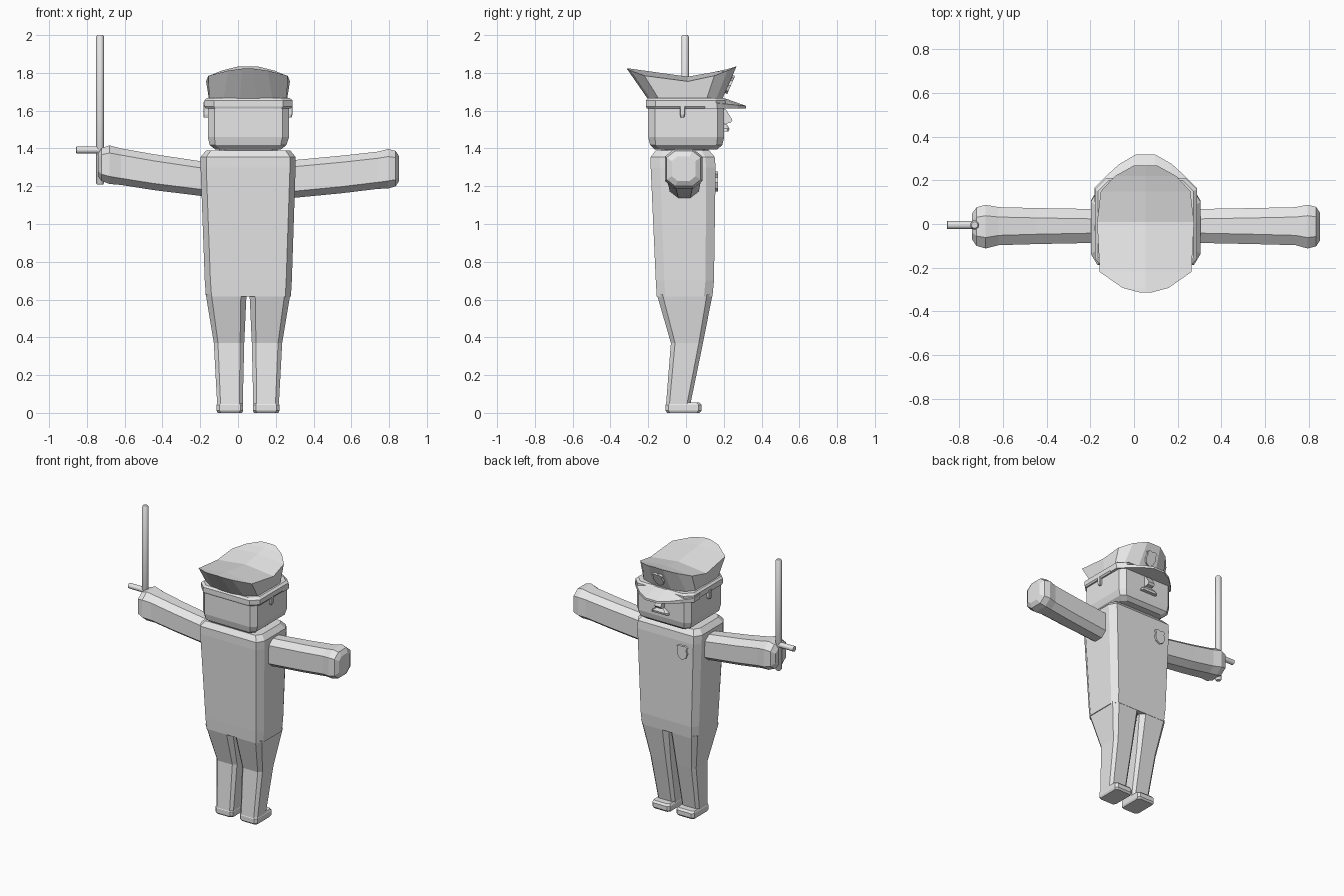
import bpy, bmesh, math
from mathutils import Matrix, Vector

CX = 0.053  # body centre line
grey = bpy.data.materials.new("plain grey")
grey.diffuse_color = (0.8, 0.8, 0.8, 1)


def make(name, verts, faces):
    me = bpy.data.meshes.new(name)
    me.from_pydata([tuple(v) for v in verts], [], faces)
    bm = bmesh.new()
    bm.from_mesh(me)
    bmesh.ops.recalc_face_normals(bm, faces=bm.faces)
    bm.to_mesh(me)
    bm.free()
    me.materials.append(grey)
    ob = bpy.data.objects.new(name, me)
    bpy.context.collection.objects.link(ob)
    return ob


def skin(name, rings):
    """Join rings of equal point count and cap both ends."""
    n = len(rings[0])
    verts = [p for r in rings for p in r]
    faces = [(k * n + i, k * n + (i + 1) % n, (k + 1) * n + (i + 1) % n, (k + 1) * n + i)
             for k in range(len(rings) - 1) for i in range(n)]
    faces += [tuple(range(n)), tuple(range(len(verts) - n, len(verts)))]
    return make(name, verts, faces)


def loft(name, sections, axis="z"):
    """Sections: (position, a0, a1, b0, b1, chamfer a, chamfer b)."""
    rings = []
    for t, a0, a1, b0, b1, ca, cb in sections:
        pts = [(a0 + ca, b0), (a1 - ca, b0), (a1, b0 + cb), (a1, b1 - cb),
               (a1 - ca, b1), (a0 + ca, b1), (a0, b1 - cb), (a0, b0 + cb)]
        rings.append([(a, b, t) if axis == "z" else (t, a, b) for a, b in pts])
    return skin(name, rings)


def prism(name, outline, depth, matrix):
    """Flat outline pushed out along local z."""
    return skin(name, [[matrix @ Vector((u, v, w)) for u, v in outline] for w in (0, depth)])


def rod(name, a, b, radius):
    a, b = Vector(a), Vector(b)
    q = (b - a).to_track_quat("Z", "Y")
    rings = []
    for p, r in ((a, radius * .7), (a.lerp(b, .01), radius), (a.lerp(b, .99), radius), (b, radius * .7)):
        rings.append([p + q @ Vector((r * math.cos(i * math.pi / 5), r * math.sin(i * math.pi / 5), 0))
                      for i in range(10)])
    ob = skin(name, rings)
    bpy.ops.object.select_all(action="DESELECT")
    ob.select_set(True)
    bpy.context.view_layer.objects.active = ob
    bpy.ops.object.shade_smooth_by_angle(angle=math.radians(40))


# Torso and neck
loft("torso", [
    (.615, -.170, .280, -.155, .140, .03, .045),
    (.70, -.176, .285, -.160, .148, .03, .045),
    (1.30, -.198, .305, -.187, .157, .03, .05),
    (1.355, -.198, .305, -.187, .152, .03, .05),
    (1.39, -.168, .276, -.160, .122, .025, .04)])
loft("neck", [(1.37, -.10, .21, -.13, .12, .03, .03), (1.42, -.10, .21, -.13, .12, .03, .03)])

# Legs and feet, mirrored about the centre line
for side, s in (("left", -1), ("right", 1)):
    def sec(z, inner, outer, y0, y1, c):
        x0, x1 = sorted((CX + s * inner, CX + s * outer))
        return (z, x0, x1, y0, y1, c, c)
    loft(side + "_leg", [
        sec(.04, .028, .163, -.106, .022, .018),
        sec(.37, .020, .181, -.080, .090, .022),
        sec(.63, .008, .224, -.155, .141, .03)])
    loft(side + "_foot", [
        sec(0, .032, .160, -.100, .072, .015),
        sec(.012, .026, .166, -.108, .082, .015),
        sec(.042, .026, .166, -.108, .082, .015),
        sec(.056, .034, .160, -.100, .070, .015)])

# Arms, with the wrist flare and chamfered hand
loft("left_arm", [
    (-.15, -.086, .068, 1.143, 1.325, .045, .035),
    (-.45, -.092, .073, 1.180, 1.370, .045, .035),
    (-.62, -.097, .077, 1.207, 1.400, .045, .035),
    (-.680, -.112, .088, 1.212, 1.416, .05, .04),
    (-.722, -.100, .076, 1.228, 1.402, .045, .035),
    (-.742, -.070, .048, 1.256, 1.372, .03, .025)], "x")
loft("right_arm", [
    (.26, -.086, .068, 1.135, 1.335, .045, .035),
    (.55, -.092, .073, 1.163, 1.362, .045, .035),
    (.74, -.097, .077, 1.186, 1.383, .045, .035),
    (.795, -.112, .088, 1.188, 1.397, .05, .04),
    (.835, -.102, .078, 1.200, 1.387, .045, .035),
    (.853, -.075, .050, 1.228, 1.358, .03, .025)], "x")

# Baton with side handle
rod("baton", (-.73, -.005, 1.208), (-.73, -.005, 2.0), .021)
rod("baton_handle", (-.857, -.005, 1.392), (-.72, -.005, 1.392), .019)

# Head with ears
loft("head", [
    (1.395, -.120, .228, -.165, .165, .03, .03),
    (1.418, -.150, .256, -.190, .192, .03, .03),
    (1.46, -.160, .270, -.200, .202, .035, .035),
    (1.64, -.160, .270, -.200, .202, .035, .035)])
for side, s in (("left", -1), ("right", 1)):
    x0, x1 = sorted((CX + s * .20, CX + s * .235))
    loft(side + "_ear", [(1.565, x0, x1 - .005, -.028, -.010, .003, .003),
                         (1.58, x0, x1, -.032, -.006, .003, .003),
                         (1.63, x0, x1, -.032, -.006, .003, .003)])

# Nose and moustache, profiles in (y, z) pushed along x
along_x = Matrix(((0, 0, 1, 0), (1, 0, 0, 0), (0, 1, 0, 0), (0, 0, 0, 1)))
prism("nose", [(.19, 1.61), (.212, 1.605), (.246, 1.55), (.236, 1.535), (.19, 1.53)],
      .05, Matrix.Translation((CX - .025, 0, 0)) @ along_x)
loft("moustache", [(1.49, CX - .065, CX + .065, .19, .226, .01, .01),
                   (1.505, CX - .06, CX + .06, .19, .230, .01, .01),
                   (1.53, CX - .025, CX + .025, .19, .214, .005, .005)])

# Cap band
loft("cap_band", [
    (1.612, -.172, .280, -.208, .205, .05, .05),
    (1.622, -.178, .288, -.212, .210, .05, .05),
    (1.655, -.178, .288, -.212, .210, .05, .05),
    (1.668, -.165, .272, -.200, .200, .05, .05)])

# Cap visor, curved plate sloping down to the front
half = [(.235, .10), (.235, .165), (.175, .225), (.12, .275), (.045, .318)]
edge = [(CX + a, b) for a, b in half] + [(CX - a, b) for a, b in reversed(half)]
skin("cap_visor", [
    [(x, y, 1.611) for x, y in edge],
    [(x, y, 1.645 - .09 * (y - .1)) for x, y in edge],
    [(CX + (x - CX) * .88, .1 + (y - .1) * .5, 1.664) for x, y in edge]])

# Cap crown: saddle top, raised at front and back; (y, half width, rim z, ridge z)
stations = [(-.313, .03, 1.822, 1.824), (-.293, .105, 1.812, 1.822), (-.22, .21, 1.785, 1.812),
            (.01, .222, 1.755, 1.780), (.15, .205, 1.785, 1.805), (.22, .14, 1.812, 1.820),
            (.267, .055, 1.833, 1.835)]
verts, faces = [], []
for y, hw, zr, zc in stations:
    by = y * (.62 if y < 0 else .70)
    bw = min(hw * 1.15 + .01, .205)
    verts += [(CX - bw, by, 1.65), (CX - hw, y, zr), (CX, y, zc), (CX + hw, y, zr), (CX + bw, by, 1.65)]
for k in range(len(stations) - 1):
    a, b = k * 5, k * 5 + 5
    faces += [(a + i, a + i + 1, b + i + 1, b + i) for i in range(4)] + [(a + 4, a, b, b + 4)]
last = len(verts) - 5
faces += [(0, 1, 2, 3, 4), tuple(range(last, last + 5))]
make("cap_crown", verts, faces)

# Shield badges on chest and cap front
shield = [(0, -.052), (.028, -.036), (.04, -.005), (.032, .022), (.042, .04), (.02, .052),
          (0, .045), (-.02, .052), (-.042, .04), (-.032, .022), (-.04, -.005), (-.028, -.036)]
face_front = Matrix.Rotation(math.radians(-90), 4, "X") @ Matrix.Rotation(math.pi, 4, "Z")
prism("chest_badge", shield, .018, Matrix.Translation((-.085, .151, 1.225)) @ face_front)
tilt = Matrix.Rotation(-math.atan2(.08, .183), 4, "X")
prism("cap_badge", shield, .016, Matrix.Translation((CX, .224, 1.742)) @ tilt @ face_front)
